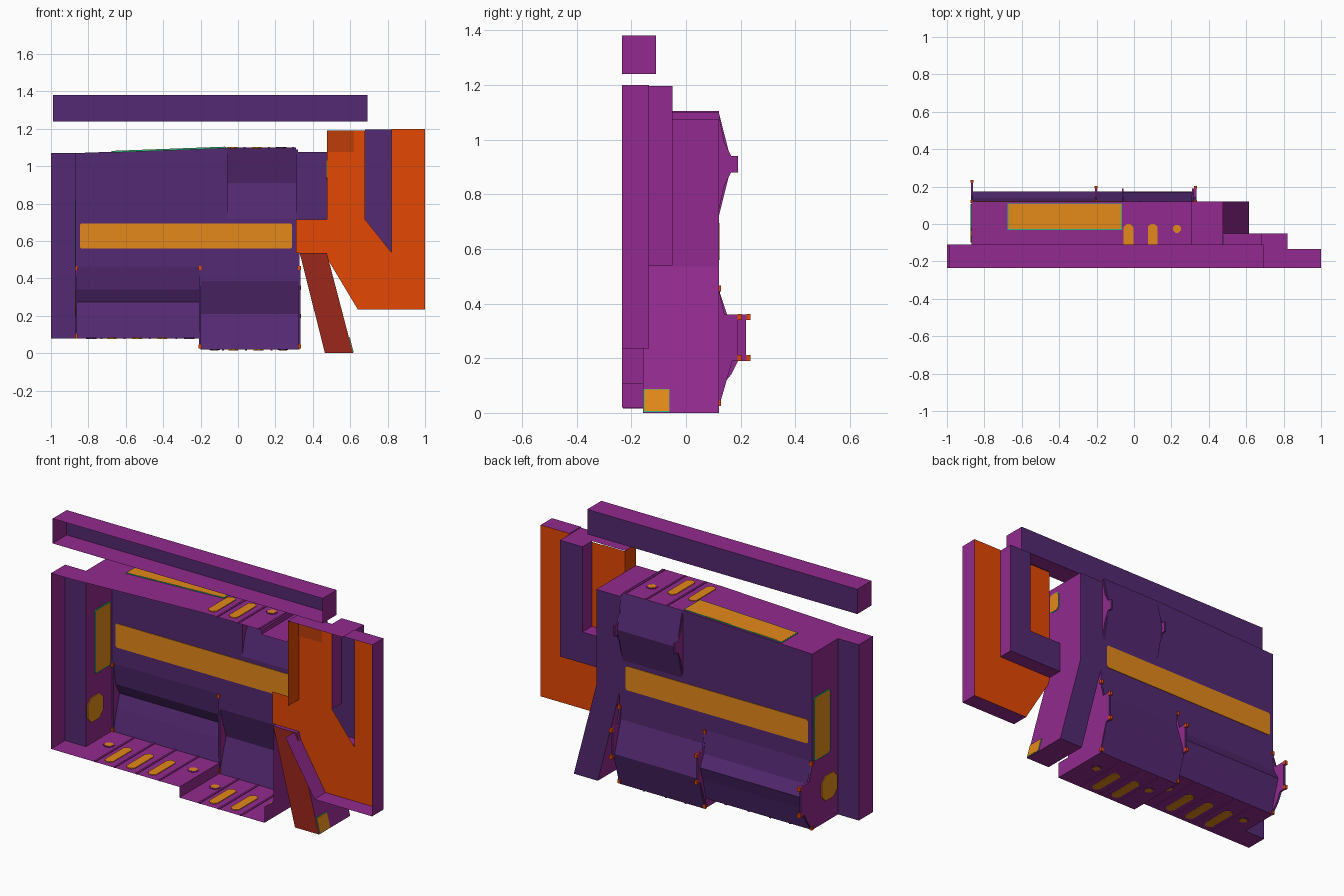
import bpy, bmesh, math

if "Cube" in bpy.data.objects:
    bpy.data.objects.remove(bpy.data.objects["Cube"])


def material(name, r, g, b):
    m = bpy.data.materials.new(name)
    lin = [(c / 255 / 12.92) if c < 11 else ((c / 255 + 0.055) / 1.055) ** 2.4 for c in (r, g, b)]
    m.diffuse_color = (*lin, 1)
    m.use_nodes = True
    m.node_tree.nodes["Principled BSDF"].inputs["Base Color"].default_value = m.diffuse_color
    return m


PURPLE = material("purple", 84, 41, 114)
MAGENTA = material("magenta", 146, 42, 142)
ORANGE = material("orange", 228, 71, 3)
BURNT = material("burnt_orange", 188, 61, 8)
RED = material("dark_red", 156, 39, 27)
AMBER = material("amber", 228, 137, 25)
TEAL = material("teal", 48, 180, 128)


def place(axis, u, v, w):
    return {'x': (w, u, v), 'y': (u, w, v), 'z': (u, v, w)}[axis]


def finish(name, bm, mat):
    """One material, or purple for faces along y and magenta for the rest."""
    bm.normal_update()
    me = bpy.data.meshes.new(name)
    for m in ([mat] if mat else [PURPLE, MAGENTA]):
        me.materials.append(m)
    if not mat:
        for f in bm.faces:
            f.material_index = 0 if abs(f.normal.y) > 0.5 else 1
    bm.to_mesh(me)
    bm.free()
    ob = bpy.data.objects.new(name, me)
    bpy.context.collection.objects.link(ob)
    return ob


def sheet(name, axis, poly, w, mat=None):
    bm = bmesh.new()
    bm.faces.new([bm.verts.new(place(axis, u, v, w)) for u, v in poly])
    return finish(name, bm, mat)


def sweep(name, axis, path, w0, w1, mat=None, closed=False, caps=()):
    """Sweep a path along an axis; caps lists which ends are closed."""
    bm = bmesh.new()
    a = [bm.verts.new(place(axis, u, v, w0)) for u, v in path]
    b = [bm.verts.new(place(axis, u, v, w1)) for u, v in path]
    n = len(path)
    for i in range(n if closed else n - 1):
        j = (i + 1) % n
        bm.faces.new((a[i], a[j], b[j], b[i]))
    if 0 in caps:
        bm.faces.new(a[::-1])
    if 1 in caps:
        bm.faces.new(b)
    if len(caps) == 2:
        bmesh.ops.recalc_face_normals(bm, faces=bm.faces)
    return finish(name, bm, mat)


def slab(name, axis, poly, w0, w1, mat=None):
    return sweep(name, axis, poly, w0, w1, mat, True, (0, 1))


def rect(u0, u1, v0, v1):
    return [(u0, v0), (u1, v0), (u1, v1), (u0, v1)]


def chamfer(u0, u1, v0, v1, c):
    return [(u0 + c, v0), (u1 - c, v0), (u1, v0 + c), (u1, v1 - c),
            (u1 - c, v1), (u0 + c, v1), (u0, v1 - c), (u0, v0 + c)]


FRONT, PANEL, BACK, LIP = -0.235, -0.135, 0.12, -0.11

# Floating top rail, open at the front
sweep("top_rail", 'y', rect(-0.99, 0.692, 1.24, 1.38), FRONT, LIP, None, True, (1,))

# Left flange: shallow channel open at the front
sweep("left_flange", 'y', [(-0.87, 0.08), (-1, 0.08), (-1, 1.07), (-0.87, 1.07)], FRONT, LIP)
sheet("left_flange_back", 'y', rect(-1, -0.87, 0.08, 1.07), LIP)

# Roof, floor and back wall
sweep("roof", 'y', [(-0.87, 1.07), (-0.06, 1.10), (0.31, 1.10), (0.31, 1.075), (0.475, 1.075)], FRONT, BACK)
sweep("floor", 'y', [(-0.87, 0.08), (-0.2, 0.08), (-0.2, 0.02), (0.33, 0.02)], FRONT, BACK)
sheet("back_wall", 'y', [(-0.87, 0.465), (-0.2, 0.465), (-0.2, 0.535), (0.475, 0.535), (0.475, 1.075),
                         (0.31, 1.075), (0.31, 0.72), (-0.06, 0.72), (-0.06, 1.10), (-0.87, 1.07)], BACK)

# Angled bays pushed out of the back wall
for name, x0, x1, path in (
        ("upper_bay", -0.06, 0.31, [(BACK, 0.72), (0.168, 0.91), (BACK, 1.10)]),
        ("lower_right_bay", -0.2, 0.33, [(BACK, 0.02), (0.175, 0.21), (BACK, 0.385), (BACK, 0.535)]),
        ("lower_left_bay", -0.87, -0.2, [(BACK, 0.08), (0.15, 0.20), (0.175, 0.275),
                                         (0.14, 0.34), (BACK, 0.465)])):
    sweep(name, 'x', path, x0, x1)
    for x in (x0, x1):
        sheet(name + "_end", 'x', path[:3] if len(path) == 4 else path, x)

# Side walls
sheet("left_wall", 'x', rect(LIP, BACK, 0.08, 1.07), -0.87)
sheet("right_wall", 'x', rect(PANEL, BACK, 0.535, 1.075), 0.475)
sheet("lower_right_wall", 'x', rect(-0.157, BACK, 0.02, 0.535), 0.33)
sheet("lower_right_kerb", 'x', rect(FRONT, -0.157, 0.02, 0.11), 0.33)

# Clamp ribs on the back with orange tips
upper_rib = [(0.12, 0.74), (0.14, 0.83), (0.165, 0.88), (0.19, 0.88), (0.19, 0.94),
             (0.165, 0.94), (0.14, 0.99), (0.12, 1.09)]
lower_rib = [(0.12, 0.03), (0.165, 0.14), (0.19, 0.19), (0.235, 0.19), (0.235, 0.21), (0.22, 0.21),
             (0.22, 0.34), (0.235, 0.34), (0.235, 0.36), (0.15, 0.36), (0.12, 0.45)]
for x in (-0.06, 0.315):
    slab("upper_rib", 'x', upper_rib, x - 0.005, x + 0.005)
for x, s, low in ((-0.866, 1, 0.085), (-0.203, 0.7, 0.03), (0.328, 0.7, 0.03)):
    slab("lower_rib", 'x', [(0.12 + (y - 0.12) * s, max(z, low)) for y, z in lower_rib], x - 0.006, x + 0.006)
    for y, z in ((0.12, low + 0.006), (0.12, 0.455), (0.12 + 0.108 * s, 0.2), (0.12 + 0.108 * s, 0.35)):
        slab("rib_tip", 'x', rect(y - 0.007, y + 0.008, z - 0.011, z + 0.011), x - 0.008, x + 0.008, ORANGE)

# Slanted leg
leg = [(0.33, 0.535), (0.475, 0.535), (0.615, 0), (0.465, 0)]
sweep("leg", 'y', leg, -0.157, BACK, None, True, (1,))
sheet("leg_front", 'y', leg, -0.157, RED)

# Orange panel set back inside its rim
sheet("panel", 'y', [(0.31, 0.535), (0.46, 0.535), (0.64, 0.235), (1, 0.235), (1, 1.2), (0.82, 1.2),
                     (0.82, 0.54), (0.68, 0.715), (0.68, 1.19), (0.475, 1.19), (0.475, 0.715),
                     (0.31, 0.715)], PANEL, ORANGE)
sheet("panel_corner", 'y', rect(0.475, 0.62, 1.075, 1.19), PANEL - 0.004, BURNT)
sweep("panel_side", 'y', [(0.475, 0.715), (0.475, 1.195)], FRONT, PANEL, ORANGE)
sweep("panel_rim", 'y', [(0.46, 0.535), (0.64, 0.235), (1, 0.235), (1, 1.2), (0.82, 1.2), (0.82, 1.195),
                         (0.475, 1.195)], FRONT, PANEL)

# Elbow duct behind the panel
elbow = [(0.475, 0.54), (0.82, 0.54), (0.82, 1.195), (0.68, 1.195), (0.68, 0.715), (0.475, 0.715)]
sweep("elbow_duct", 'y', elbow, PANEL, -0.05)
sheet("elbow_duct_back", 'y', elbow, -0.05)

# Amber strip through the back wall
slab("back_strip", 'y', chamfer(-0.845, 0.29, 0.56, 0.695, 0.008), 0.117, 0.123, AMBER)

# Left wall windows
slab("side_window_frame", 'x', chamfer(-0.035, 0.107, 0.46, 0.82, 0.01), -0.8745, -0.8655, TEAL)
slab("side_window", 'x', chamfer(-0.029, 0.101, 0.466, 0.814, 0.01), -0.8748, -0.8652, AMBER)
slab("side_hatch", 'x', chamfer(-0.1, 0.04, 0.20, 0.34, 0.035), -0.8745, -0.8655, AMBER)

# Roof window following the slope
for name, m, e, h in (("roof_window_frame", TEAL, 0, 0.0042), ("roof_window", AMBER, 0.004, 0.0047)):
    x0, x1 = -0.675 + e, -0.065 - e
    z0, z1 = (1.07 + (x + 0.87) * 0.03 / 0.81 for x in (x0, x1))
    slab(name, 'y', [(x0, z0 - h), (x1, z1 - h), (x1, z1 + h), (x0, z0 + h)], -0.032 + e, 0.11 - e, m)

# Pill lights, round lights and seams on roof and floor
for z, pills, rounds, seams in (
        (1.10, (-0.03, 0.10), (0.23,), (0.035, 0.165, 0.295)),
        (0.08, (-0.675, -0.54, -0.405), (-0.785, -0.26), (-0.73, -0.607, -0.472, -0.33)),
        (0.02, (-0.025, 0.11), (-0.125, 0.24), (-0.08, 0.043, 0.18))):
    for x in pills:
        slab("pill_light", 'z', chamfer(x - 0.026, x + 0.026, -0.2, 0, 0.016), z - 0.004, z + 0.004, AMBER)
    for x in rounds:
        slab("round_light_rim", 'z', chamfer(x - 0.028, x + 0.028, -0.054, 0.002, 0.016), z - 0.003, z + 0.003)
        slab("round_light", 'z', chamfer(x - 0.021, x + 0.021, -0.047, -0.005, 0.012), z - 0.004, z + 0.004, AMBER)
    for x in seams:
        slab("seam", 'z', rect(x - 0.005, x + 0.005, -0.23, 0.12), z - 0.004, z + 0.004, MAGENTA)

# Small lamps on the leg foot and right wall
slab("wall_lamp_frame", 'x', chamfer(-0.13, -0.06, 0.93, 1.04, 0.01), 0.472, 0.478, TEAL)
slab("wall_lamp", 'x', chamfer(-0.127, -0.063, 0.933, 1.037, 0.01), 0.471, 0.479, AMBER)
for name, m, e, h in (("foot_lamp_frame", TEAL, 0, 0.0035), ("foot_lamp", AMBER, 0.003, 0.0048)):
    z0, z1 = 0.003 + e, 0.088 - e
    x0, x1 = (0.615 - z * 0.14 / 0.535 for z in (z0, z1))
    slab(name, 'y', [(x0 - h, z0), (x0 + h, z0), (x1 + h, z1), (x1 - h, z1)], -0.155 + e, -0.06 - e, m)
